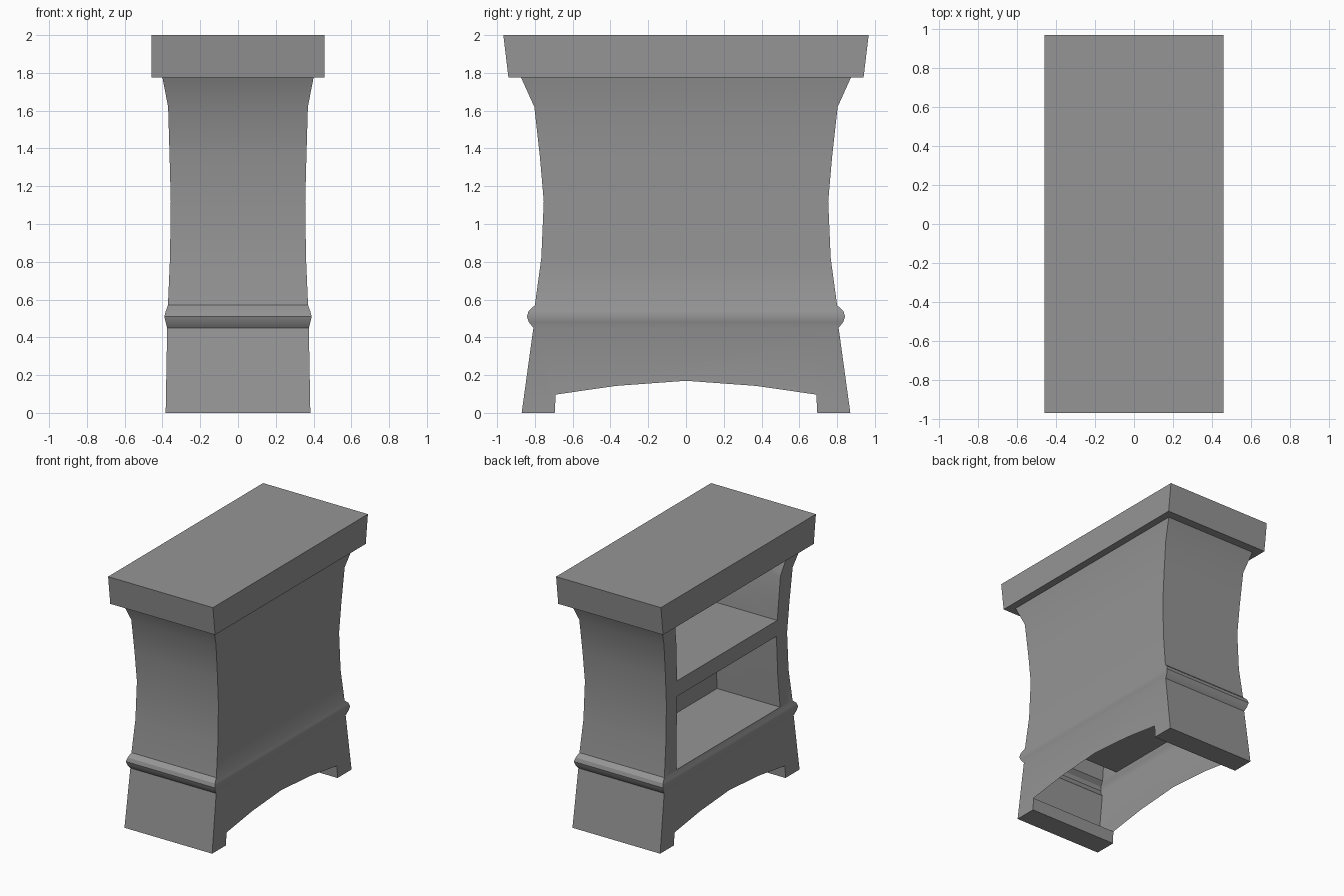
import bpy, bmesh

if "Cube" in bpy.data.objects:
    bpy.data.objects.remove(bpy.data.objects["Cube"])

# dark grey finish
grey = bpy.data.materials.new("dark_grey")
grey.diffuse_color = (.3, .3, .3, 1)
grey.use_nodes = True
grey.node_tree.nodes["Principled BSDF"].inputs["Base Color"].default_value = grey.diffuse_color


def make(name, bm):
    bmesh.ops.recalc_face_normals(bm, faces=bm.faces)
    mesh = bpy.data.meshes.new(name)
    bm.to_mesh(mesh)
    bm.free()
    mesh.materials.append(grey)
    ob = bpy.data.objects.new(name, mesh)
    bpy.context.collection.objects.link(ob)
    return ob


def skin(name, rings):
    """Closed solid through a stack of matching point loops."""
    bm = bmesh.new()
    loops = [[bm.verts.new(p) for p in ring] for ring in rings]
    n = len(loops[0])
    for a, b in zip(loops, loops[1:]):
        for i in range(n):
            j = (i + 1) % n
            bm.faces.new((a[i], a[j], b[j], b[i]))
    bm.faces.new(loops[0])
    bm.faces.new(loops[-1])
    return make(name, bm)


def loft(name, sections):
    """Rectangular sections given as (z, half x, half y)."""
    return skin(name, [[(-x, -y, z), (x, -y, z), (x, y, z), (-x, y, z)]
                       for z, x, y in sections])


def prism(name, half, x0, x1):
    """Mirror a half outline (y, z) and extrude it along x."""
    outline = half + [(-y, z) for y, z in reversed(half) if y > 0]
    ob = skin(name, [[(x, y, z) for y, z in outline] for x in (x0, x1)])
    ob.hide_render = True
    return ob


def smooth(ob):
    bpy.ops.object.select_all(action='DESELECT')
    ob.select_set(True)
    bpy.context.view_layer.objects.active = ob
    bpy.ops.object.shade_smooth_by_angle(angle=0.52)


# waisted cabinet body with the raised moulding band
body = loft("cabinet_body", [
    (0, .383, .87), (.45, .375, .808), (.48, .383, .832), (.51, .39, .842),
    (.54, .382, .833), (.57, .371, .80), (.82, .36, .766), (1.12, .356, .753),
    (1.35, .362, .773), (1.62, .37, .803), (1.775, .40, .873)])

# cutters: foot arch and the two shelf compartments on the -x side
cutters = [
    prism("arch_cutter", [(.70, -.1), (.69, .097), (.37, .143), (0, .17)], -1, 1),
    prism("lower_shelf_cutter", [(.645, .575), (.63, .85), (.62, 1.14)], -1, .18),
    prism("upper_shelf_cutter", [(.625, 1.265), (.65, 1.6), (.70, 1.77)], -1, .18)]
bpy.context.view_layer.objects.active = body
for c in cutters:
    mod = body.modifiers.new(c.name, 'BOOLEAN')
    mod.operation = 'DIFFERENCE'
    mod.solver = 'EXACT'
    mod.object = c
    bpy.ops.object.modifier_apply(modifier=mod.name)
    bpy.data.objects.remove(c)

# open the arch ceiling so the base is a hollow shell
bm = bmesh.new()
bm.from_mesh(body.data)
bm.normal_update()
ceiling = [f for f in bm.faces if abs(f.normal.z) > .9
           and all(.09 < v.co.z < .18 for v in f.verts)]
bmesh.ops.delete(bm, geom=ceiling, context='FACES')
bm.to_mesh(body.data)
bm.free()
smooth(body)

# overhanging top slab
top = loft("top_slab", [(1.775, .458, .94), (2, .458, .967)])
smooth(top)
